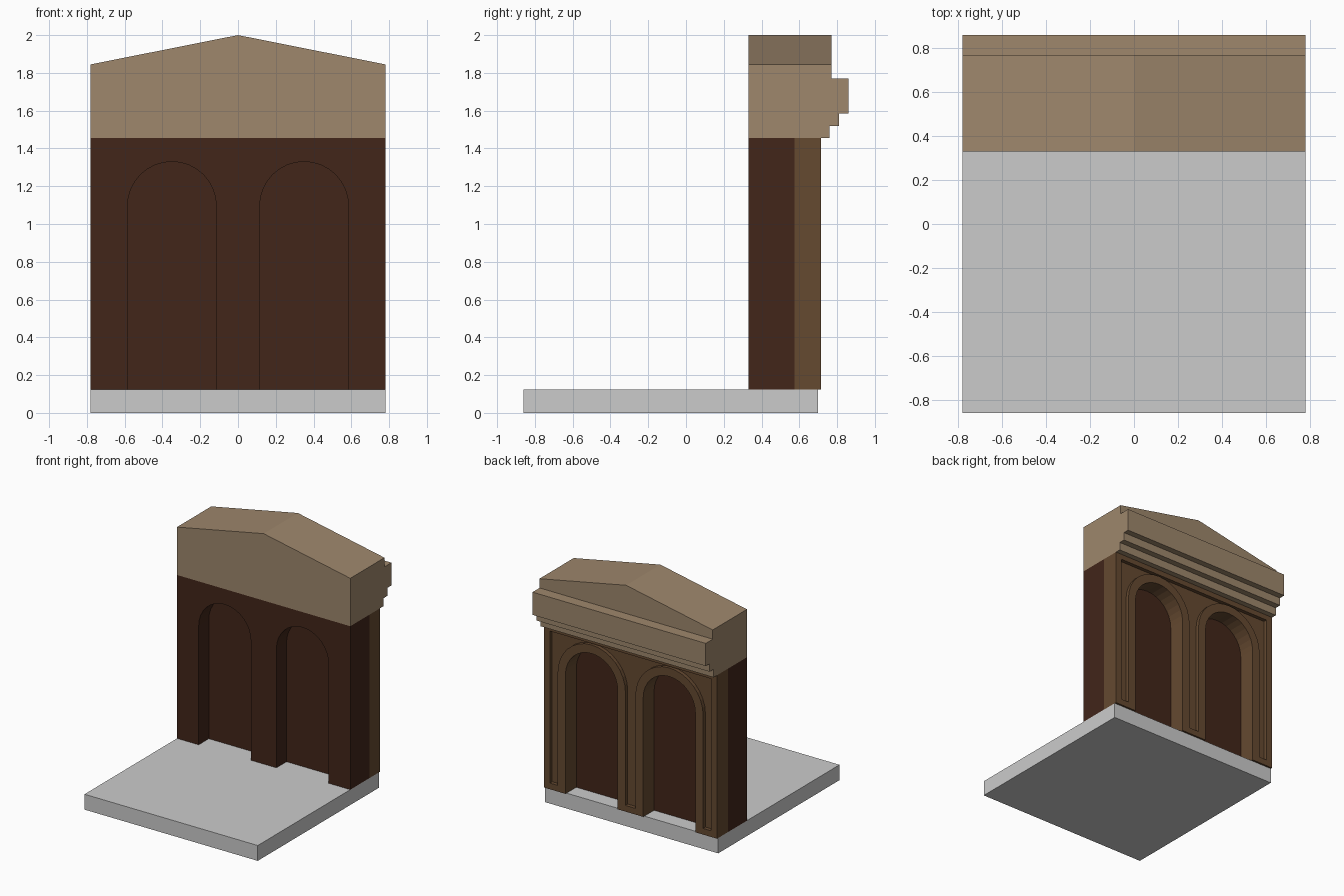
import bpy, bmesh, math

if "Cube" in bpy.data.objects:
    bpy.data.objects.remove(bpy.data.objects["Cube"])

W = 0.78            # half width of the whole model
FLOOR = 0.125       # top of the base slab
TOP = 1.455         # top of the arcade wall
ARCH_X, ARCH_R, SPRING = 0.35, 0.235, 1.095
FRONT, MID, BACK = 0.33, 0.575, 0.715


def material(name, rgb):
    m = bpy.data.materials.new(name)
    m.diffuse_color = (*rgb, 1)
    m.use_nodes = True
    m.node_tree.nodes["Principled BSDF"].inputs["Base Color"].default_value = m.diffuse_color
    return m


DARK = material("dark_wood", (0.054, 0.019, 0.010))
WOOD = material("mid_wood", (0.130, 0.067, 0.030))
STONE = material("tan_stone", (0.342, 0.242, 0.150))


def loft(name, sections, mat=None):
    """Solid through matching closed sections, capped at both ends."""
    bm = bmesh.new()
    rings = [[bm.verts.new(p) for p in s] for s in sections]
    n = len(rings[0])
    for a, b in zip(rings, rings[1:]):
        for i in range(n):
            j = (i + 1) % n
            bm.faces.new((a[i], a[j], b[j], b[i]))
    bm.faces.new(rings[0])
    bm.faces.new(rings[-1])
    bmesh.ops.recalc_face_normals(bm, faces=bm.faces)
    me = bpy.data.meshes.new(name)
    bm.to_mesh(me)
    bm.free()
    ob = bpy.data.objects.new(name, me)
    bpy.context.collection.objects.link(ob)
    if mat:
        me.materials.append(mat)
    return ob


def slab(name, outline, y0, y1, mat=None):
    """Extrude an x-z outline from y0 to y1."""
    return loft(name, [[(x, y, z) for x, z in outline] for y in (y0, y1)], mat)


def arch(cx, r, z0, steps=16):
    """Open arch outline running from left foot to right foot."""
    curve = [(cx - r * math.cos(math.pi * i / steps),
              SPRING + r * math.sin(math.pi * i / steps)) for i in range(steps + 1)]
    return [(cx - r, z0)] + curve + [(cx + r, z0)]


def arcade(half, z0, z1, r):
    """Rectangle outline with two arched openings cut up from its foot."""
    return ([(-half, z1), (-half, z0)] + arch(-ARCH_X, r, z0)
            + arch(ARCH_X, r, z0) + [(half, z0), (half, z1)])


# Base slab
loft("base_slab", [[(x, -0.86, 0), (x, 0.70, 0), (x, 0.70, FLOOR), (x, -0.86, FLOOR)]
                   for x in (-W, W)])

# Dark front wall and the panels closing its arches
slab("front_wall", arcade(W, FLOOR, TOP, ARCH_R), FRONT, MID, DARK)
for side, cx in (("left", -ARCH_X), ("right", ARCH_X)):
    slab(side + "_arch_panel", arch(cx, ARCH_R, FLOOR), 0.46, MID, DARK)

# Back facing with sunken spandrels that leave a border and arch surrounds
facade = slab("back_facade", arcade(W, FLOOR, TOP, ARCH_R), MID, BACK, WOOD)
cutter = slab("spandrel_cutter", arcade(0.725, 0.175, 1.412, 0.305),
              BACK - 0.03, BACK + 0.1, WOOD)
cutter.hide_render = True
cutter.hide_viewport = True
cut = facade.modifiers.new("spandrels", 'BOOLEAN')
cut.operation = 'DIFFERENCE'
cut.solver = 'EXACT'
cut.object = cutter

# Gabled entablature with stepped cornice, lofted along x
steps = [(FRONT, TOP), (0.76, TOP), (0.76, 1.52), (0.81, 1.52), (0.81, 1.585),
         (0.86, 1.585), (0.86, 1.77), (0.77, 1.77)]
loft("entablature", [[(x, y, z) for y, z in steps + [(0.77, peak), (FRONT, peak)]]
                     for x, peak in ((-W, 1.845), (0, 2.0), (W, 1.845))], STONE)
